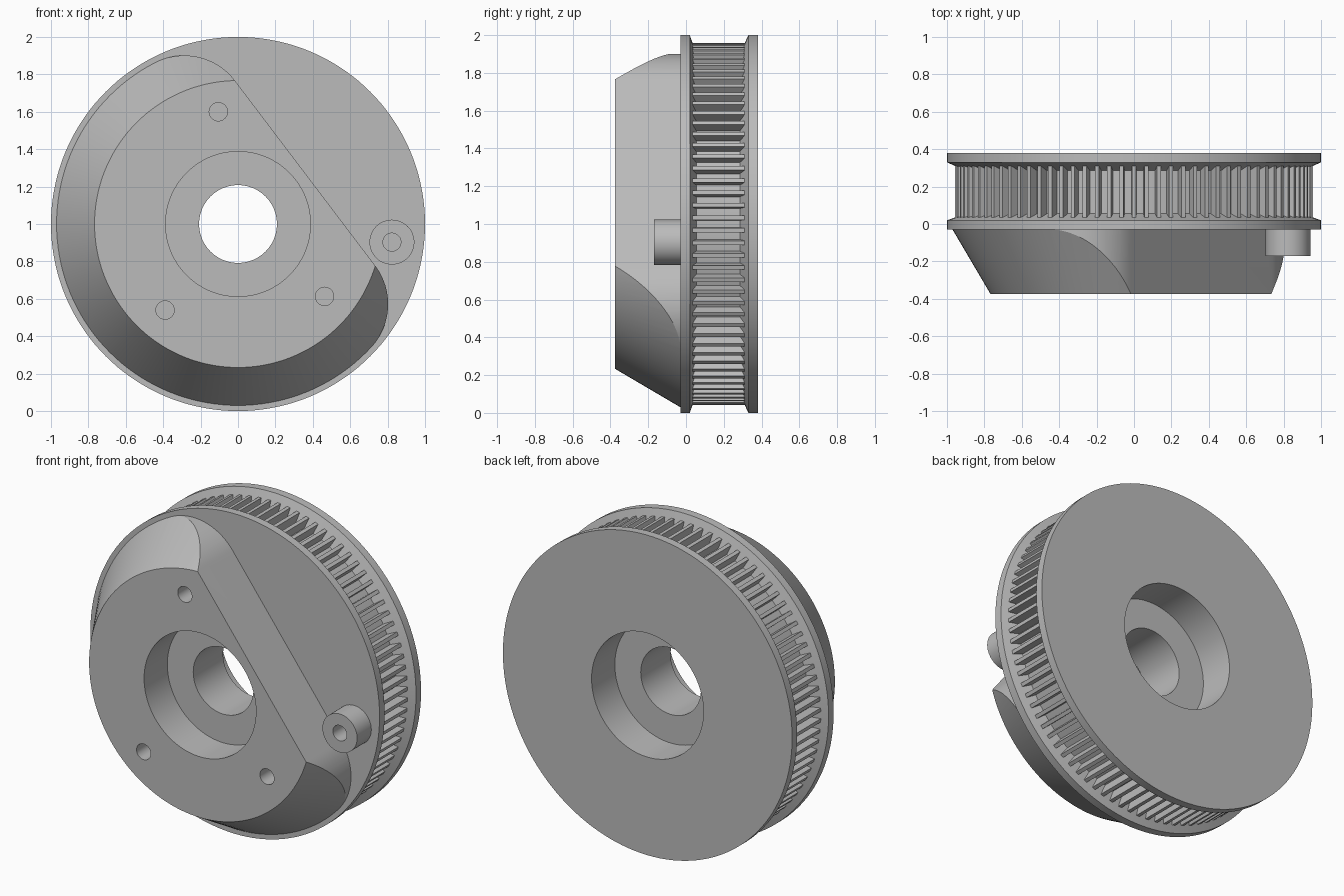
import bpy, bmesh, math
from mathutils import Vector, Matrix

cube = bpy.data.objects.get("Cube")
if cube:
    bpy.data.objects.remove(cube)

grey = bpy.data.materials.new("machined grey")
grey.use_nodes = True
grey.diffuse_color = (0.5, 0.5, 0.5, 1)
grey.node_tree.nodes["Principled BSDF"].inputs["Base Color"].default_value = (0.5, 0.5, 0.5, 1)


def finish(name, bm):
    bmesh.ops.recalc_face_normals(bm, faces=bm.faces)
    mesh = bpy.data.meshes.new(name)
    bm.to_mesh(mesh)
    bm.free()
    mesh.materials.append(grey)
    ob = bpy.data.objects.new(name, mesh)
    bpy.context.collection.objects.link(ob)
    return ob


def lathe(name, profile, x=0.0, z=1.0, segments=144):
    """Revolve a closed (radius, y) profile about the y direction."""
    bm = bmesh.new()
    rings = []
    for i in range(segments):
        a = math.tau * i / segments
        rings.append([bm.verts.new((x + r * math.cos(a), y, z + r * math.sin(a)))
                      for r, y in profile])
    n = len(profile)
    for i in range(segments):
        p, q = rings[i], rings[(i + 1) % segments]
        for j in range(n):
            k = (j + 1) % n
            bm.faces.new((p[j], p[k], q[k], q[j]))
    return finish(name, bm)


def prism(name, outline, y0, y1):
    """Extrude an (x, z) outline along y."""
    bm = bmesh.new()
    face = bm.faces.new([bm.verts.new((x, y0, z)) for x, z in outline])
    ext = bmesh.ops.extrude_face_region(bm, geom=[face])
    bmesh.ops.translate(bm, vec=(0, y1 - y0, 0),
                        verts=[v for v in ext["geom"] if isinstance(v, bmesh.types.BMVert)])
    return finish(name, bm)


def select_only(ob):
    bpy.ops.object.select_all(action='DESELECT')
    ob.select_set(True)
    bpy.context.view_layer.objects.active = ob


def boolean(ob, cutter, operation):
    cutter.hide_render = True
    mod = ob.modifiers.new("cut", 'BOOLEAN')
    mod.operation = operation
    mod.solver = 'EXACT'
    mod.object = cutter
    select_only(ob)
    bpy.ops.object.modifier_apply(modifier=mod.name)
    bpy.data.objects.remove(cutter)


# Pulley: two flanges, toothed groove floor, central web with bore
FLOOR, TIP = 0.90, 0.957
pulley = lathe("pulley_wheel", [
    (0.208, -0.145), (0.387, -0.145), (0.387, -0.03), (1, -0.03), (1, 0.02),
    (FLOOR, 0.055), (FLOOR, 0.285), (1, 0.33), (1, 0.38),
    (0.387, 0.38), (0.387, 0.15), (0.208, 0.15)])

# Belt teeth: thin ribs whose ends meet the flange slopes
TEETH = 90
bm = bmesh.new()
for i in range(TEETH):
    turn = Matrix.Rotation(math.tau * i / TEETH, 3, 'Y')
    corners = []
    for r, half, y0, y1 in ((FLOOR - 0.01, 0.013, 0.055, 0.285), (TIP, 0.011, 0.035, 0.31)):
        corners.append([bm.verts.new(turn @ Vector((x, y, r)) + Vector((0, 0, 1)))
                        for x, y in ((-half, y0), (half, y0), (half, y1), (-half, y1))])
    low, top = corners
    bm.faces.new(low)
    bm.faces.new(top)
    for j in range(4):
        k = (j + 1) % 4
        bm.faces.new((low[j], low[k], top[k], top[j]))
teeth = finish("belt_teeth", bm)

# Hub: conical boss cut by a flat with rounded corners
hub = lathe("front_hub", [(0.387, -0.03), (0.97, -0.03), (0.767, -0.375), (0.387, -0.375)])
FLAT, FILLET, HALF = 0.45, 0.339, 0.621
along, normal = Vector((0.604, -0.797)), Vector((0.797, 0.604))
tangent = math.atan2(FLAT - FILLET, HALF)
side = []
for i in range(25):
    a = math.pi / 2 + (tangent - math.pi / 2) * i / 24
    side.append((HALF + FILLET * math.cos(a), FLAT - FILLET + FILLET * math.sin(a)))
u, v = side[-1]
side += [(u + 0.7 * math.sin(tangent), v - 0.7 * math.cos(tangent)), (1.08, -1.2)]
outline = side + [(-u, v) for u, v in reversed(side)]
points = [along * u + normal * v for u, v in outline]
boolean(hub, prism("hub_outline", [(p.x, p.y + 1) for p in points], -0.5, 0.1), 'INTERSECT')

# Three blind screw holes in the hub face
for x, z in ((-0.105, 1.6), (-0.39, 0.54), (0.463, 0.613)):
    circle = [(x + 0.049 * math.cos(math.tau * i / 32), z + 0.049 * math.sin(math.tau * i / 32))
              for i in range(32)]
    boolean(hub, prism("screw_hole", circle, -0.5, -0.13), 'DIFFERENCE')

# Small hollow post on the front flange
post = lathe("side_post", [(0.048, -0.17), (0.12, -0.17), (0.12, -0.03), (0.048, -0.03)],
             0.823, 0.903, 48)

for ob in (pulley, hub, post):
    select_only(ob)
    bpy.ops.object.shade_smooth_by_angle(angle=math.radians(15))
